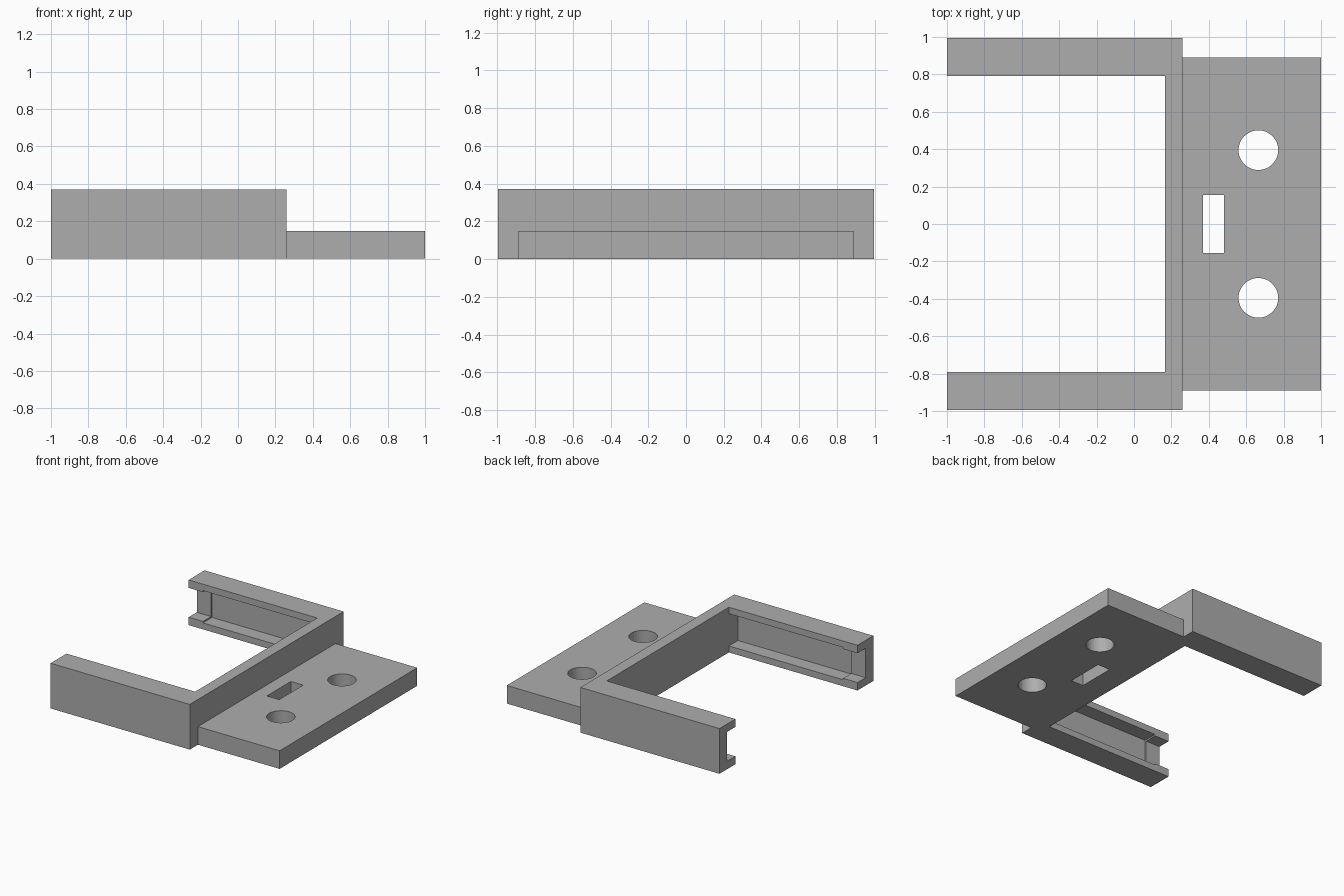
import bpy
import bmesh
from mathutils import Matrix, Vector

cube = bpy.data.objects.get("Cube")
if cube:
    bpy.data.objects.remove(cube, do_unlink=True)

grey = bpy.data.materials.new("plain grey")
grey.use_nodes = True
colour = (0.42, 0.42, 0.42, 1)
grey.diffuse_color = colour
grey.node_tree.nodes["Principled BSDF"].inputs["Base Color"].default_value = colour


def make_object(name, bm):
    bmesh.ops.recalc_face_normals(bm, faces=bm.faces)
    mesh = bpy.data.meshes.new(name)
    bm.to_mesh(mesh)
    bm.free()
    mesh.materials.append(grey)
    obj = bpy.data.objects.new(name, mesh)
    bpy.context.scene.collection.objects.link(obj)
    return obj


def prism(name, outline, bottom, top):
    """Extrude a flat outline upwards."""
    bm = bmesh.new()
    face = bm.faces.new([bm.verts.new((x, y, bottom)) for x, y in outline])
    raised = bmesh.ops.extrude_face_region(bm, geom=[face])["geom"]
    verts = [v for v in raised if isinstance(v, bmesh.types.BMVert)]
    bmesh.ops.translate(bm, verts=verts, vec=Vector((0, 0, top - bottom)))
    return make_object(name, bm)


def box(name, x0, x1, y0, y1, z0, z1):
    return prism(name, [(x0, y0), (x1, y0), (x1, y1), (x0, y1)], z0, z1)


def cylinder(name, x, y, radius):
    bm = bmesh.new()
    bmesh.ops.create_cone(bm, cap_ends=True, segments=48, radius1=radius,
                          radius2=radius, depth=1,
                          matrix=Matrix.Translation((x, y, 0)))
    return make_object(name, bm)


def cut(target, cutter):
    """Subtract the cutter and remove it."""
    cutter.hide_render = True
    mod = target.modifiers.new("cut", 'BOOLEAN')
    mod.operation = 'DIFFERENCE'
    mod.solver = 'EXACT'
    mod.object = cutter
    bpy.context.view_layer.objects.active = target
    bpy.ops.object.modifier_apply(modifier=mod.name)
    bpy.data.objects.remove(cutter, do_unlink=True)


# U-shaped frame: two arms joined by a crossbar
HEIGHT, LIP = 0.37, 0.065
END, INNER, OUTER = -1, 0.165, 0.26
SIDE, INSIDE, WALL = 0.995, 0.79, 0.895
frame = prism("frame", [
    (END, -SIDE), (OUTER, -SIDE), (OUTER, SIDE), (END, SIDE),
    (END, INSIDE), (INNER, INSIDE), (INNER, -INSIDE), (END, -INSIDE)], 0, HEIGHT)

# Channels along the inside of both arms, slightly deeper past the open end
for side in (-1, 1):
    for start, extra in ((END - 0.1, 0), (END + 0.13, 0.012)):
        y0, y1 = sorted((side * (INSIDE - 0.1), side * (WALL + extra)))
        cut(frame, box("channel_cutter", start, INNER, y0, y1,
                       LIP - extra, HEIGHT - LIP + extra))

# Mounting plate with two round holes and a slot
plate = box("mounting_plate", OUTER, 1, -0.89, 0.89, 0, 0.148)
for side in (-1, 1):
    cut(plate, cylinder("hole_cutter", 0.665, side * 0.395, 0.106))
cut(plate, box("slot_cutter", 0.37, 0.482, -0.155, 0.155, -0.5, 0.5))
